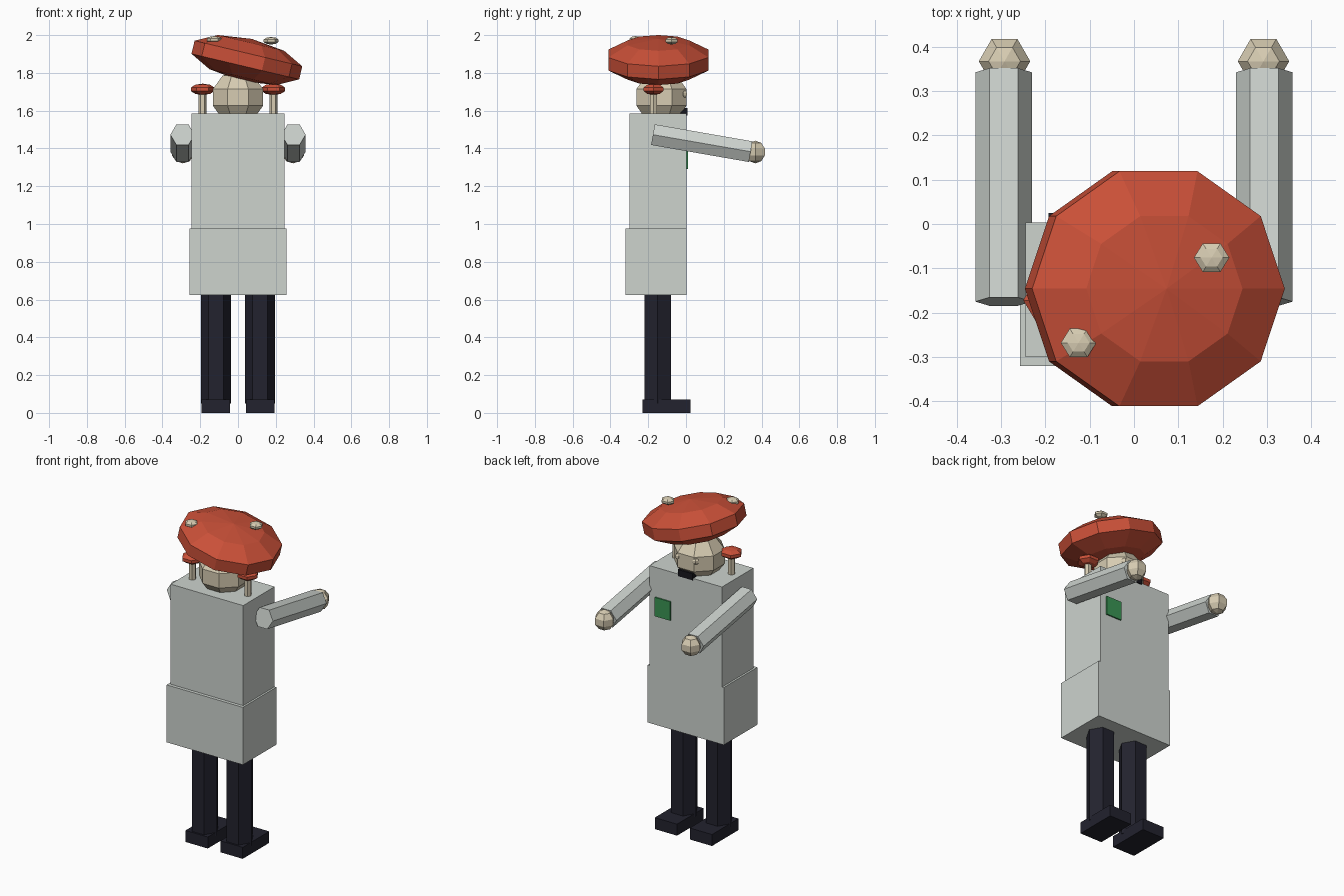
import bpy, bmesh, math
from mathutils import Matrix, Vector

if "Cube" in bpy.data.objects:
    bpy.data.objects.remove(bpy.data.objects["Cube"])


def mat(name, r, g, b):
    m = bpy.data.materials.new(name)
    lin = [((c / 255 + 0.055) / 1.055) ** 2.4 for c in (r, g, b)]
    m.diffuse_color = (*lin, 1)
    m.use_nodes = True
    m.node_tree.nodes["Principled BSDF"].inputs["Base Color"].default_value = m.diffuse_color
    return m


COAT = mat("pale grey", 205, 211, 206)
SKIN = mat("bone", 215, 204, 178)
RED = mat("mushroom red", 202, 80, 56)
NAVY = mat("dark navy", 34, 34, 46)
GREEN = mat("badge green", 58, 148, 84)
BLACK = mat("black", 22, 22, 28)


def finish(bm, name, material, matrix):
    bmesh.ops.transform(bm, matrix=matrix, verts=bm.verts)
    bmesh.ops.recalc_face_normals(bm, faces=bm.faces)
    me = bpy.data.meshes.new(name)
    bm.to_mesh(me)
    bm.free()
    me.materials.append(material)
    ob = bpy.data.objects.new(name, me)
    bpy.context.collection.objects.link(ob)
    return ob


def box(name, material, lo, hi):
    lo, hi = Vector(lo), Vector(hi)
    bm = bmesh.new()
    bmesh.ops.create_cube(bm, size=1)
    finish(bm, name, material,
           Matrix.Translation((lo + hi) / 2) @ Matrix.Diagonal((*(hi - lo), 1)))


def ball(name, material, centre, radii, segs=6, turn=math.pi / 2, tilt=None):
    # faceted five-ring ball, with radii given along each axis
    bm = bmesh.new()
    bmesh.ops.create_uvsphere(bm, u_segments=segs, v_segments=5, radius=1)
    m = Matrix.Translation(centre) @ (tilt or Matrix()) @ Matrix.Diagonal((*radii, 1))
    finish(bm, name, material, m @ Matrix.Rotation(turn, 4, 'Z'))


def rod(name, material, a, b, radius):
    # six-sided rod from a to b with corners in the y-z plane
    a, b = Vector(a), Vector(b)
    d = b - a
    bm = bmesh.new()
    bmesh.ops.create_cone(bm, cap_ends=True, segments=6, radius1=radius,
                          radius2=radius, depth=d.length)
    swing = Matrix.Rotation(-math.atan2(d.y, d.z), 4, 'X')
    finish(bm, name, material, Matrix.Translation((a + b) / 2) @ swing
           @ Matrix.Rotation(math.pi / 2, 4, 'Z'))


def find_side(s):
    return "left" if s < 0 else "right"


# coat
box("coat_upper", COAT, (-0.245, -0.30, 0.975), (0.245, 0.003, 1.585))
box("coat_skirt", COAT, (-0.257, -0.32, 0.625), (0.257, 0.003, 0.975))
box("badge", GREEN, (0.10, 0.002, 1.29), (0.204, 0.011, 1.405))

# head and big mushroom cap
ball("head", SKIN, (0, -0.13, 1.67), (0.151, 0.151, 0.142), 8, math.pi / 8)
box("mouth", BLACK, (-0.05, -0.03, 1.575), (0.05, 0.008, 1.615))
ball("mushroom_cap", RED, (0.047, -0.146, 1.868), (0.308, 0.293, 0.115), 10,
     tilt=Matrix.Rotation(0.233, 4, 'Y'))
ball("cap_spot_large", SKIN, (0.175, -0.076, 1.97), (0.042, 0.039, 0.02))
ball("cap_spot_small", SKIN, (-0.125, -0.268, 1.975), (0.042, 0.039, 0.02))

# paired parts
for s in (-1, 1):
    n = find_side(s)
    ball("eye_" + n, SKIN, (s * 0.057, -0.012, 1.688), (0.021, 0.021, 0.021))
    rod("sleeve_" + n, COAT, (s * 0.294, -0.175, 1.473), (s * 0.294, 0.342, 1.383), 0.064)
    ball("hand_" + n, SKIN, (s * 0.292, 0.367, 1.381), (0.061, 0.061, 0.06))
    rod("leg_" + n, NAVY, (s * 0.117, -0.15, 0.05), (s * 0.117, -0.15, 0.64), 0.08)
    box("shoe_" + n, NAVY, (s * 0.118 - 0.075, -0.23, 0), (s * 0.118 + 0.075, 0.025, 0.07))
    rod("shoulder_stem_" + n, SKIN, (s * 0.187, -0.172, 1.58), (s * 0.187, -0.172, 1.71), 0.021)
    ball("shoulder_cap_" + n, RED, (s * 0.187, -0.172, 1.713), (0.066, 0.064, 0.03))
